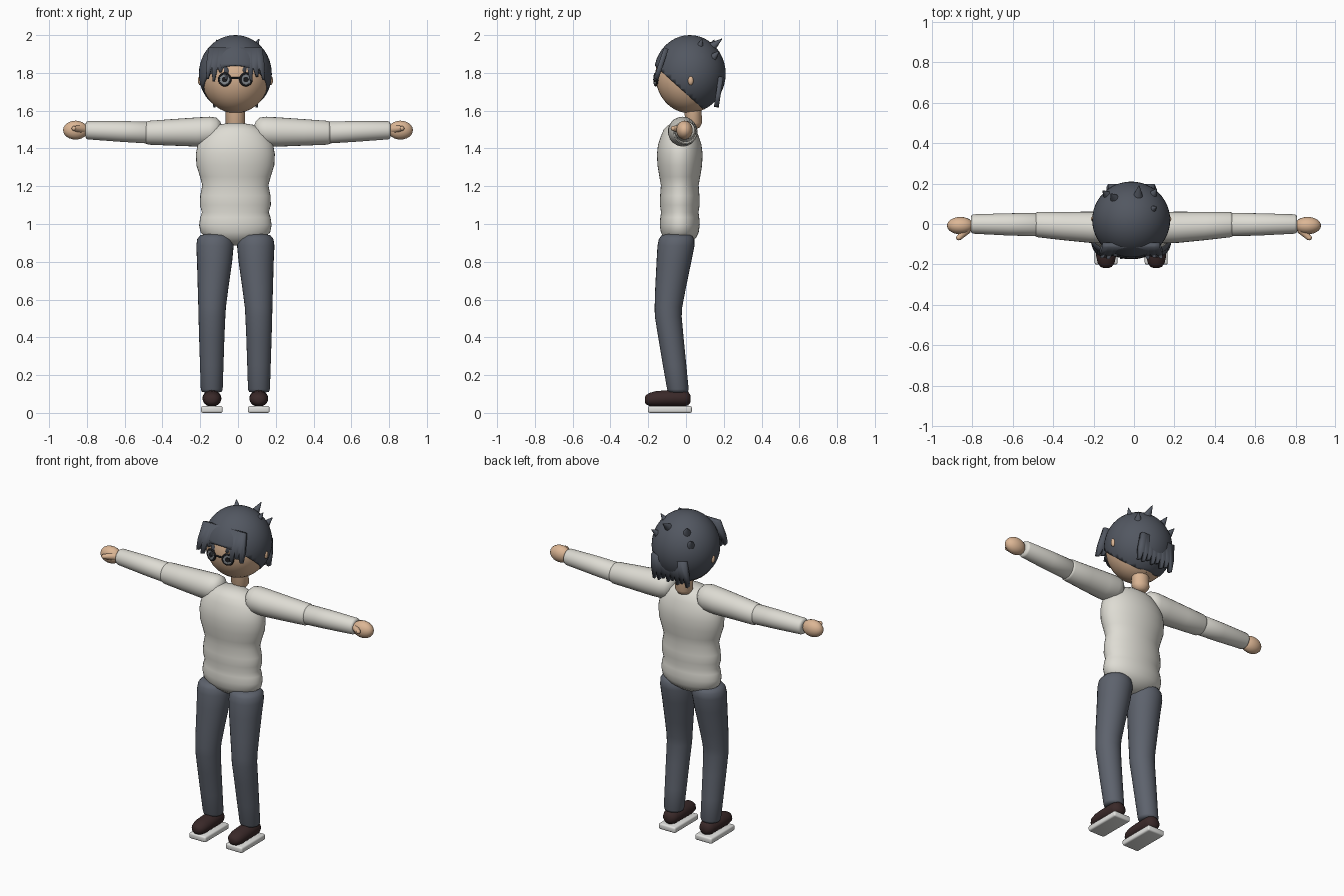
import bpy, bmesh, math
from mathutils import Vector, Matrix

if "Cube" in bpy.data.objects:
    bpy.data.objects.remove(bpy.data.objects["Cube"])

CX = -0.014  # body mid-line


def material(name, rgb):
    m = bpy.data.materials.new(name)
    m.diffuse_color = (*rgb, 1)
    m.use_nodes = True
    m.node_tree.nodes["Principled BSDF"].inputs["Base Color"].default_value = m.diffuse_color
    return m


HAIR = material("slate hair", (0.085, 0.096, 0.120))
PANTS = material("grey trousers", (0.110, 0.123, 0.152))
KNIT = material("cream knit", (0.73, 0.715, 0.655))
SKIN = material("skin", (0.72, 0.47, 0.30))
SHOE = material("dark brown leather", (0.042, 0.022, 0.022))
SOLE = material("white rubber", (0.76, 0.76, 0.74))
RIM = material("black rim", (0.012, 0.012, 0.014))
LENS = material("grey lens", (0.22, 0.24, 0.26))


def finish(bm, name, mat, angle=50):
    bmesh.ops.recalc_face_normals(bm, faces=bm.faces)
    me = bpy.data.meshes.new(name)
    bm.to_mesh(me)
    bm.free()
    me.materials.append(mat)
    ob = bpy.data.objects.new(name, me)
    bpy.context.collection.objects.link(ob)
    bpy.ops.object.select_all(action='DESELECT')
    ob.select_set(True)
    bpy.context.view_layer.objects.active = ob
    bpy.ops.object.shade_smooth_by_angle(angle=math.radians(angle))
    return ob


def loft(name, mat, axis, rings, segs=28):
    """Elliptical rings (t, centre a, centre b, radius a, radius b) joined along an axis."""
    order = {'x': (2, 0, 1), 'y': (0, 2, 1), 'z': (0, 1, 2)}[axis]
    bm = bmesh.new()
    loops = []
    for t, a, b, ra, rb in rings:
        loop = []
        for i in range(segs):
            w = 2 * math.pi * i / segs
            p = (a + ra * math.cos(w), b + rb * math.sin(w), t)
            loop.append(bm.verts.new([p[order[k]] for k in range(3)]))
        loops.append(loop)
    for lo, hi in zip(loops, loops[1:]):
        for i in range(segs):
            j = (i + 1) % segs
            bm.faces.new((lo[i], lo[j], hi[j], hi[i]))
    bm.faces.new(loops[0])
    bm.faces.new(loops[-1])
    return finish(bm, name, mat, 70)


def ball_mesh(centre, radii, seg=32):
    bm = bmesh.new()
    bmesh.ops.create_uvsphere(bm, u_segments=seg, v_segments=seg // 2, radius=1)
    bmesh.ops.transform(bm, verts=bm.verts,
                        matrix=Matrix.Translation(centre) @ Matrix.Diagonal((*radii, 1)))
    return bm


def ball(name, mat, centre, radii, seg=32):
    return finish(ball_mesh(centre, radii, seg), name, mat)


def rod(name, mat, p, q, r1, r2, segs=12):
    p, q = Vector(p), Vector(q)
    bm = bmesh.new()
    m = Matrix.Translation((p + q) / 2) @ (q - p).to_track_quat('Z', 'Y').to_matrix().to_4x4()
    bmesh.ops.create_cone(bm, cap_ends=True, segments=segs, radius1=r1, radius2=r2,
                          depth=(q - p).length, matrix=m)
    return finish(bm, name, mat)


def curtain(name, top, bottom, w_top, w_bot, tips):
    """Row of pointed hair locks hanging on a tilted sheet; tips are lengths 0..1."""
    bm = bmesh.new()
    n = len(tips)

    def point(u, v):
        w = w_top + (w_bot - w_top) * v
        return bm.verts.new((CX + (2 * u - 1) * w, top[0] + (bottom[0] - top[0]) * v,
                             top[1] + (bottom[1] - top[1]) * v))
    for i, tip in enumerate(tips):
        u0, u1 = i / n, (i + 1) / n
        v = 0.58
        bm.faces.new([point(u0, 0), point(u1, 0), point(u1, v),
                      point(u0 + 0.72 / n, tip), point(u0 + 0.35 / n, tip), point(u0, v)])
    bmesh.ops.remove_doubles(bm, verts=bm.verts, dist=1e-4)
    ob = finish(bm, name, HAIR, 30)
    mod = ob.modifiers.new("thickness", 'SOLIDIFY')
    mod.thickness = 0.026
    mod.offset = 0
    return ob


# sweater body with soft folds: height, half width, half depth
torso = [(0.885, .02, .02), (0.90, .09, .055), (0.925, .15, .085), (0.955, .184, .10),
         (0.995, .192, .106), (1.035, .186, .103), (1.062, .177, .099), (1.10, .188, .105),
         (1.15, .186, .104), (1.205, .175, .10), (1.25, .187, .108), (1.31, .206, .118),
         (1.37, .209, .121), (1.42, .20, .115), (1.465, .175, .10), (1.50, .14, .085),
         (1.525, .095, .06), (1.535, .03, .02)]
loft("sweater_body", KNIT, 'z', [(z, CX, -0.033, rx, ry) for z, rx, ry in torso], 40)

# neck and head
loft("neck", SKIN, 'z', [(1.503, CX, .04, .015, .015), (1.512, CX, .04, .036, .034),
                         (1.535, CX, .04, .052, .045), (1.66, CX, .035, .05, .045)])
ball("head", SKIN, (CX, 0.018, 1.788), (.183, .18, .201), 40)

# hair cap, cut along a sloping hairline
bm = ball_mesh((CX, 0.02, 1.795), (.193, .19, .205), 48)
bmesh.ops.bisect_plane(bm, geom=bm.verts[:] + bm.edges[:] + bm.faces[:],
                       plane_co=(0, 0, 1.69), plane_no=(0, 0.9, 1), clear_inner=True)
cap = finish(bm, "hair_cap", HAIR)
mod = cap.modifiers.new("thickness", 'SOLIDIFY')
mod.thickness = 0.012

# fringe, nape locks and stray tufts
curtain("fringe", (-0.105, 1.93), (-0.163, 1.755), .142, .166,
        [.90, .98, .72, .95, .70, .66, .74, .98, .85, .93])
curtain("nape_locks", (0.185, 1.78), (0.160, 1.615), .115, .128,
        [.98, .88, .97, .86, .95, .87, .98, .97])
tufts = [((-.095, .125, 1.93), (-.115, .150, 1.975)), ((.02, .14, 1.94), (.025, .190, 1.98)),
         ((.085, .07, 1.93), (.112, .085, 1.98)), ((-.13, .14, 1.87), (-.155, .165, 1.91)),
         ((.09, .14, 1.88), (.112, .175, 1.915))]
for p, q in tufts:
    rod("hair_tuft", HAIR, p, q, .024, .002)

# glasses with lenses
for s in (-1, 1):
    c = Vector((CX + s * .056, -.160, 1.765))
    turn = Matrix.Translation(c) @ Matrix.Rotation(s * 0.25, 4, 'Z') @ Matrix.Rotation(math.pi / 2, 4, 'X')
    bpy.ops.mesh.primitive_torus_add(major_segments=28, minor_segments=8,
                                     major_radius=.031, minor_radius=.006)
    rim = bpy.context.object
    rim.name = "glasses_rim"
    rim.matrix_world = turn
    rim.data.materials.append(RIM)
    bpy.ops.object.shade_smooth()
    for name, mat, r, d in (("lens", LENS, .030, .008), ("pupil", RIM, .014, .014)):
        bm = bmesh.new()
        bmesh.ops.create_cone(bm, cap_ends=True, segments=28, radius1=r, radius2=r,
                              depth=d, matrix=turn)
        finish(bm, name, mat, 30)
rod("glasses_bridge", RIM, (CX - .027, -.168, 1.772), (CX + .027, -.168, 1.772), .005, .005)

for s in (-1, 1):
    # ear
    ball("ear", SKIN, (CX + s * .186, .025, 1.76), (.013, .015, .025), 16)

    # sleeves: distance out, y, z, radius
    upper = [(.085, -.018, 1.50, .02), (.095, -.018, 1.497, .048), (.115, -.018, 1.494, .069),
             (.15, -.018, 1.49, .078), (.22, -.016, 1.487, .077), (.35, -.010, 1.485, .070),
             (.475, -.003, 1.483, .063), (.487, -.003, 1.483, .058), (.492, -.003, 1.483, .04)]
    fore = [(.45, -.003, 1.484, .04), (.47, -.003, 1.484, .058), (.62, -.002, 1.490, .055),
            (.795, 0, 1.496, .048), (.805, 0, 1.496, .044), (.808, 0, 1.496, .03)]
    for name, rings in (("upper_sleeve", upper), ("lower_sleeve", fore)):
        loft(name, KNIT, 'x', [(s * x, y, z, r, r) for x, y, z, r in rings])

    # hand and thumb
    ball("hand", SKIN, (s * .860, -.008, 1.497), (.066, .043, .050), 24)
    rod("thumb", SKIN, (s * .825, -.025, 1.502), (s * .868, -.070, 1.506), .023, .013)
    ball("thumb_tip", SKIN, (s * .868, -.068, 1.506), (.013, .013, .013), 12)

    # trouser leg: z, x offset, y, half width, half depth
    leg = [(.946, .108, -.050, .05, .05), (.940, .108, -.050, .078, .08),
           (.920, .108, -.050, .094, .094), (.885, .108, -.053, .099, .098),
           (.80, .110, -.064, .093, .092), (.66, .118, -.082, .081, .081),
           (.56, .123, -.093, .073, .073), (.51, .124, -.094, .071, .071),
           (.40, .125, -.080, .067, .067), (.25, .125, -.060, .062, .062),
           (.125, .125, -.043, .058, .057), (.112, .125, -.043, .053, .052),
           (.108, .125, -.043, .035, .035)]
    loft("trouser_leg", PANTS, 'z', [(z, CX + s * x, y, rx, ry) for z, x, y, rx, ry in leg])

    # shoe and sole
    fx = CX + s * .124
    shoe = [(-.218, .070, .012, .012), (-.212, .070, .028, .024), (-.195, .071, .041, .034),
            (-.16, .074, .049, .041), (-.10, .077, .050, .043), (-.01, .077, .048, .043),
            (.012, .076, .038, .036), (.024, .074, .018, .018)]
    loft("shoe", SHOE, 'y', [(y, fx, z, rx, rz) for y, z, rx, rz in shoe])
    bm = bmesh.new()
    bmesh.ops.create_cube(bm, size=1, matrix=Matrix.Translation((fx, -.085, .02))
                          @ Matrix.Diagonal((.114, .232, .036, 1)))
    bmesh.ops.translate(bm, verts=bm.verts, vec=(0, 0, -.002))
    bmesh.ops.bevel(bm, geom=bm.edges[:], offset=.010, segments=3, profile=0.5, affect='EDGES')
    finish(bm, "shoe_sole", SOLE)
